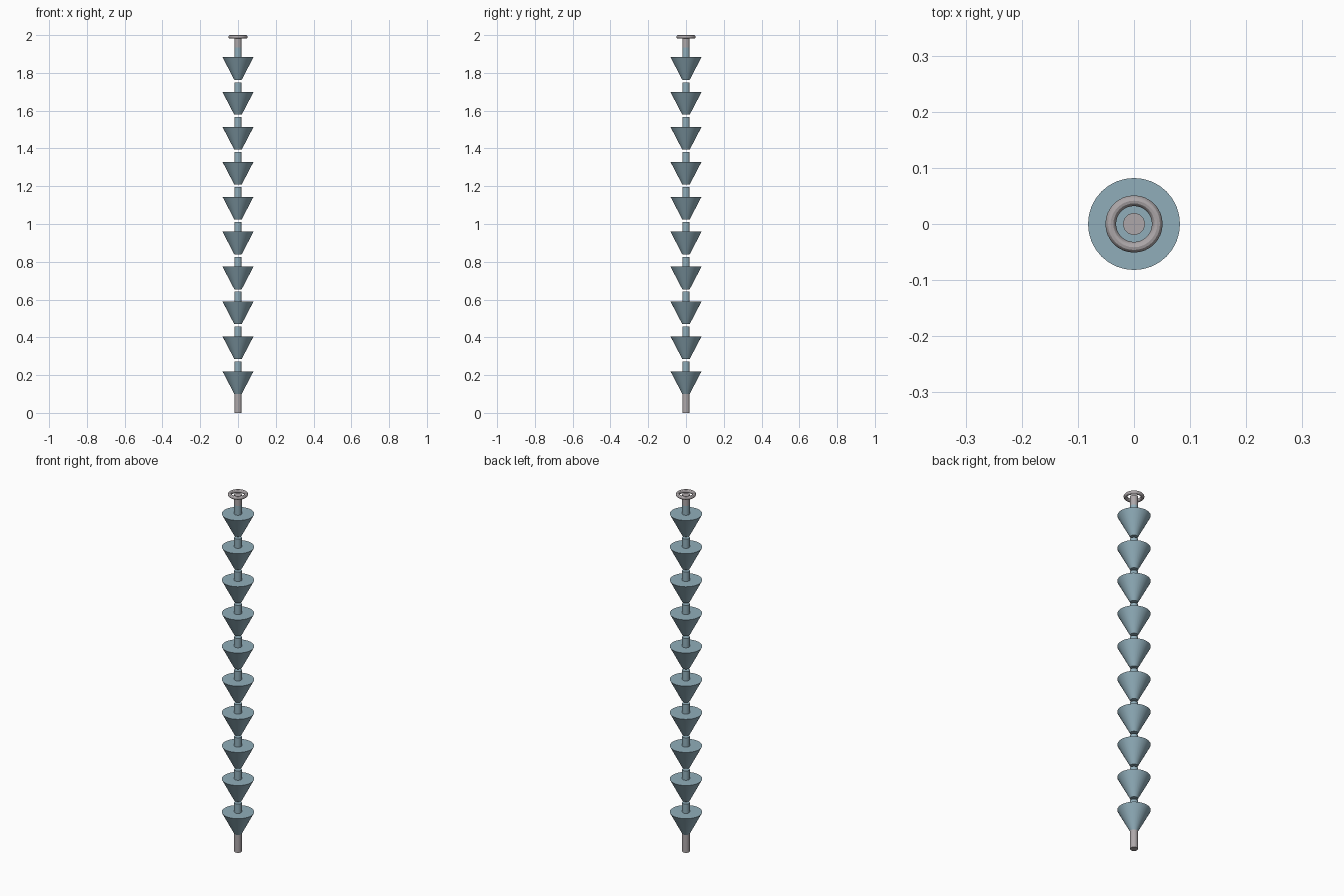
import bpy
import math

cube = bpy.data.objects.get("Cube")
if cube:
    bpy.data.objects.remove(cube, do_unlink=True)

SIDES = 32
ROD_RADIUS = 0.0195
CUP_RADIUS = 0.082
CUP_HEIGHT = 0.12
FIRST_CUP = 0.1
SPACING = 0.1848
CUP_COUNT = 10


def make_material(name, rgb):
    mat = bpy.data.materials.new(name)
    mat.use_nodes = True
    colour = (*rgb, 1.0)
    mat.diffuse_color = colour
    mat.node_tree.nodes["Principled BSDF"].inputs["Base Color"].default_value = colour
    return mat


def finish(name, mat):
    obj = bpy.context.object
    obj.name = name
    obj.data.materials.append(mat)
    bpy.ops.object.shade_smooth_by_angle(angle=math.radians(30))
    return obj


def tapered(name, mat, bottom, top, r_bottom, r_top):
    bpy.ops.mesh.primitive_cone_add(
        vertices=SIDES, radius1=r_bottom, radius2=r_top,
        depth=top - bottom, location=(0, 0, (bottom + top) / 2))
    return finish(name, mat)


blue = make_material("dusty blue", (0.28, 0.42, 0.49))
grey = make_material("warm grey metal", (0.42, 0.39, 0.40))

# Lower rod
tapered("bottom_rod", grey, 0, FIRST_CUP, ROD_RADIUS, ROD_RADIUS)

# Stack of funnel cups, each with a short stem above, separated by small gaps
for i in range(CUP_COUNT):
    base = FIRST_CUP + i * SPACING
    rim = base + CUP_HEIGHT
    tapered(f"cup_{i + 1}", blue, base, rim, ROD_RADIUS, CUP_RADIUS)
    tapered(f"cup_stem_{i + 1}", blue, rim, rim + 0.052, ROD_RADIUS, ROD_RADIUS)

# Upper rod carrying on from the last stem
tapered("top_rod", grey, rim + 0.052, 1.99, ROD_RADIUS, ROD_RADIUS)

# Hanging ring
bpy.ops.mesh.primitive_torus_add(
    major_radius=0.0415, minor_radius=0.0095, major_segments=SIDES,
    minor_segments=12, location=(0, 0, 1.9905))
finish("hanging_ring", grey)
